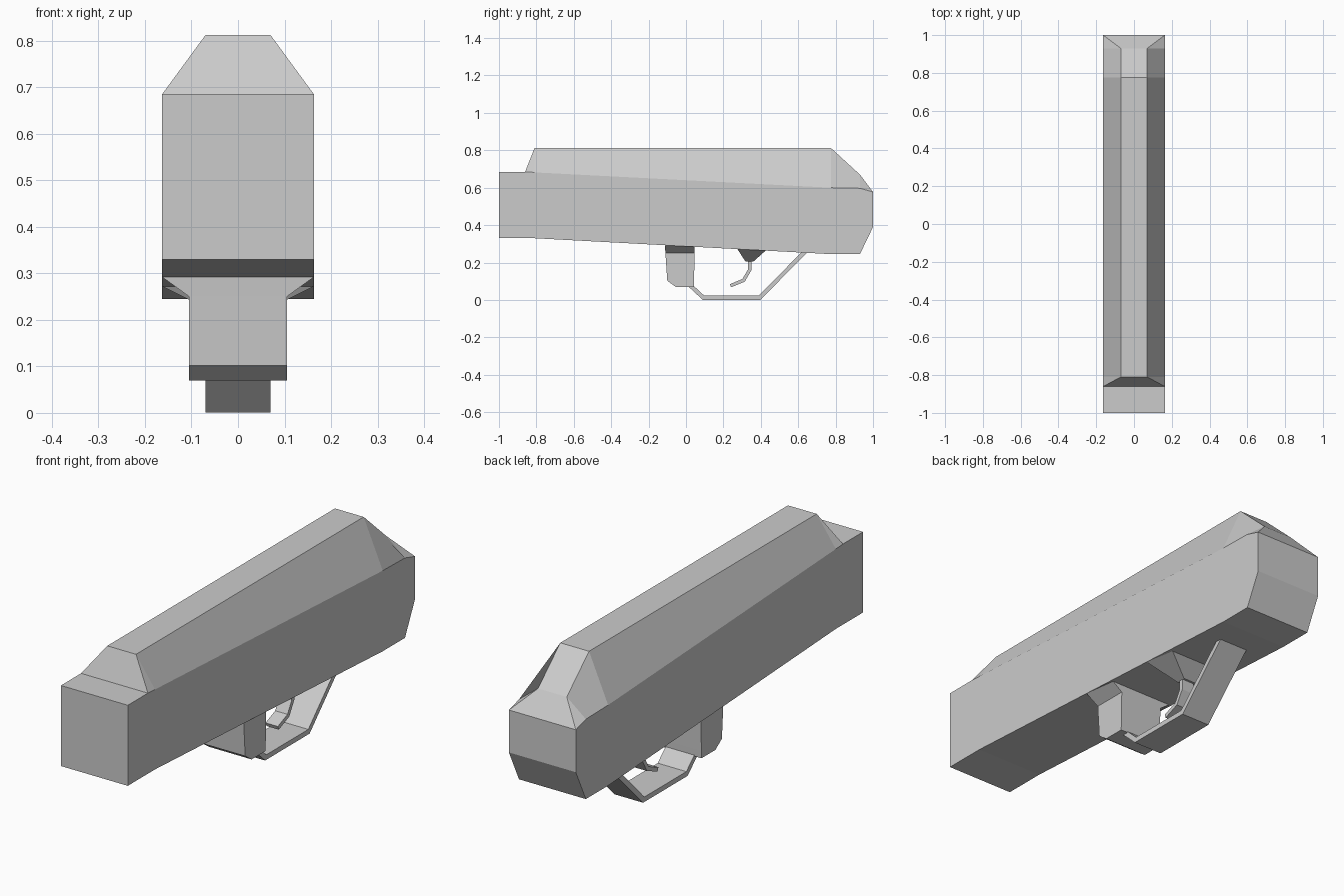
import bpy, bmesh
from mathutils import Vector

if "Cube" in bpy.data.objects:
    bpy.data.objects.remove(bpy.data.objects["Cube"])


def loft(name, rings):
    """Join equal-length rings of points into a capped, flat-faced solid."""
    bm = bmesh.new()
    vs = [[bm.verts.new(p) for p in r] for r in rings]
    n = len(vs[0])
    for a, b in zip(vs, vs[1:]):
        for i in range(n):
            j = (i + 1) % n
            bm.faces.new((a[i], a[j], b[j], b[i]))
    bm.faces.new(vs[0])
    bm.faces.new(vs[-1])
    bmesh.ops.remove_doubles(bm, verts=bm.verts, dist=0.0005)
    bmesh.ops.recalc_face_normals(bm, faces=bm.faces)
    me = bpy.data.meshes.new(name)
    bm.to_mesh(me)
    bm.free()
    ob = bpy.data.objects.new(name, me)
    bpy.context.collection.objects.link(ob)
    return ob


def strip(name, path, thick, half_widths):
    """Bent strip following a (y, z) path, mitred at the bends."""
    pts = [Vector(p) for p in path]
    rings = []
    for i, p in enumerate(pts):
        d0 = (p - pts[i - 1]).normalized() if i else None
        d1 = (pts[i + 1] - p).normalized() if i < len(pts) - 1 else None
        d0, d1 = d0 or d1, d1 or d0
        t = (d0 + d1).normalized()
        off = Vector((-t.y, t.x)) * (thick / 2 / t.dot(d0))
        a, b, w = p + off, p - off, half_widths[i]
        rings.append([(-w, *a), (w, *a), (w, *b), (-w, *b)])
    return loft(name, rings)


# Main body: sections along y as (y, bottom, shoulder, top, top half width)
W = 0.163
sections = [
    (-1.00, 0.33, 0.685, 0.685, W),
    (-0.86, 0.33, 0.685, 0.685, W),
    (-0.81, 0.33, 0.682, 0.812, 0.07),
    (0.775, 0.245, 0.60, 0.812, 0.07),
    (0.93, 0.245, 0.597, 0.67, 0.07),
    (1.00, 0.39, 0.577, 0.577, W),
]
loft("body", [[(-W, y, b), (-W, y, s), (-w, y, t), (w, y, t), (W, y, s), (W, y, b)]
              for y, b, s, t, w in sections])

# Block under the body, flared at the top: (z, half width, rear y, fore y)
block = [(0.07, 0.105, -0.055, 0.042), (0.102, 0.105, -0.10, 0.043),
         (0.25, 0.105, -0.11, 0.046), (0.292, W, -0.113, 0.046)]
loft("lower_block", [[(-w, a, z), (w, a, z), (w, b, z), (-w, b, z)]
                     for z, w, a, b in block])

# Trigger mount tapering down from the full body width
mount = [(0.205, 0.03, 0.318, 0.36), (0.272, W, 0.275, 0.435)]
loft("trigger_mount", [[(-w, a, z), (w, a, z), (w, b, z), (-w, b, z)]
                       for z, w, a, b in mount])

# Curved trigger
strip("trigger", [(0.342, 0.215), (0.34, 0.16), (0.308, 0.105), (0.238, 0.076)],
      0.018, [0.03, 0.03, 0.03, 0.03])

# Trigger guard
strip("trigger_guard", [(0.02, 0.08), (0.093, 0.012), (0.394, 0.012), (0.64, 0.262)],
      0.022, [0.07] * 4)
